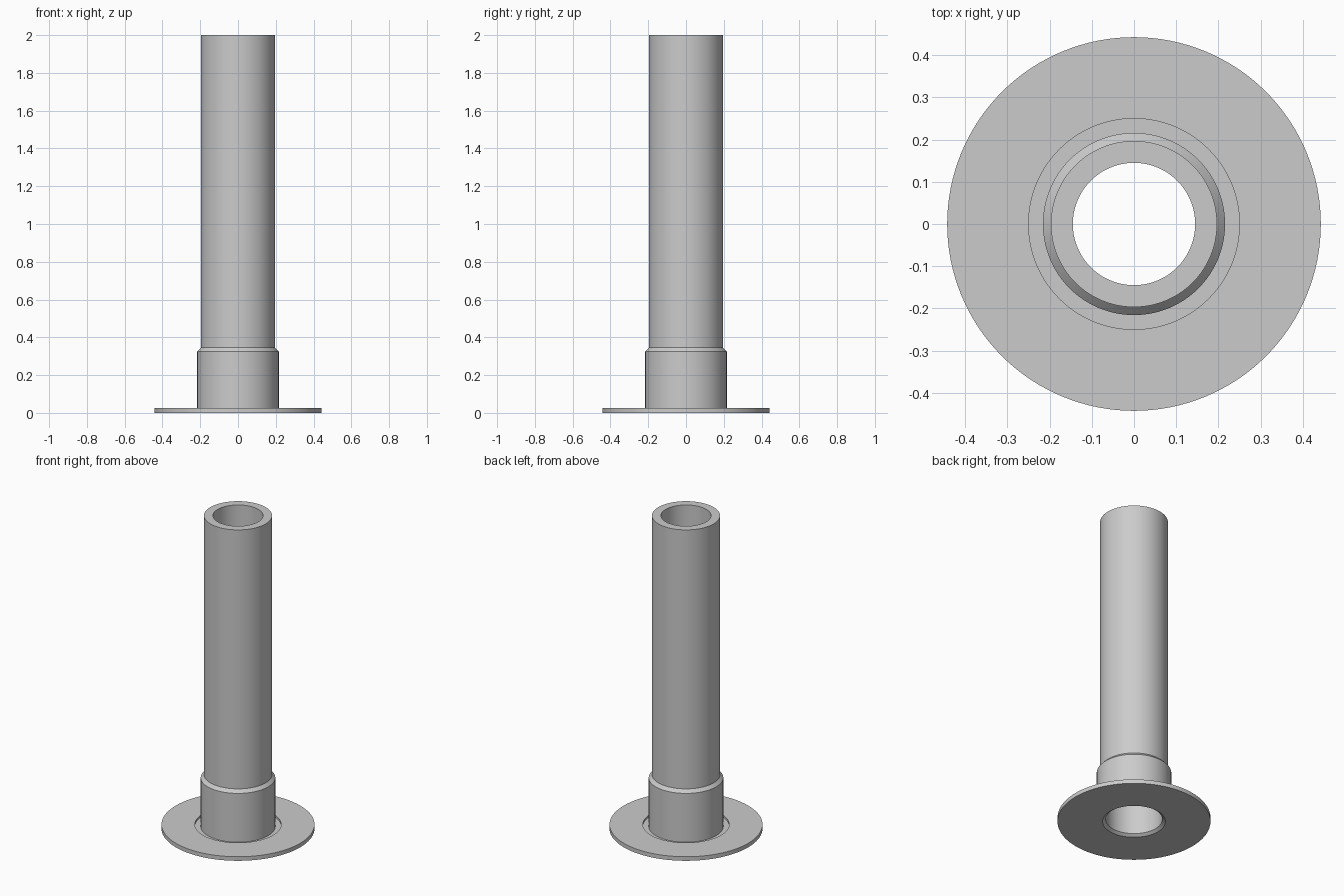
import bpy
import bmesh
import math

SEGMENTS = 128

cube = bpy.data.objects.get("Cube")
if cube:
    bpy.data.objects.remove(cube, do_unlink=True)

# Plain grey metal
metal = bpy.data.materials.new("grey_metal")
metal.use_nodes = True
colour = (0.6, 0.6, 0.6, 1.0)
metal.diffuse_color = colour
metal.node_tree.nodes["Principled BSDF"].inputs["Base Color"].default_value = colour


def lathe(name, profile, material):
    """Revolve a closed (radius, z) profile around the z axis."""
    bm = bmesh.new()
    verts = [bm.verts.new((r, 0, z)) for r, z in profile]
    edges = [bm.edges.new((v, verts[(i + 1) % len(verts)]))
             for i, v in enumerate(verts)]
    bmesh.ops.spin(bm, geom=verts + edges, cent=(0, 0, 0), axis=(0, 0, 1),
                   angle=math.tau, steps=SEGMENTS, use_duplicate=False)
    bmesh.ops.remove_doubles(bm, verts=bm.verts, dist=1e-5)
    bmesh.ops.recalc_face_normals(bm, faces=bm.faces)
    mesh = bpy.data.meshes.new(name)
    bm.to_mesh(mesh)
    bm.free()
    mesh.materials.append(material)
    obj = bpy.data.objects.new(name, mesh)
    bpy.context.collection.objects.link(obj)
    bpy.ops.object.select_all(action="DESELECT")
    obj.select_set(True)
    bpy.context.view_layer.objects.active = obj
    bpy.ops.object.shade_smooth_by_angle(angle=math.radians(25))
    return obj


# Base flange with a sunken groove around the collar
flange = [(0.443, 0.0), (0.443, 0.026), (0.25, 0.026), (0.25, 0.013)]
# Collar with a bevelled shoulder, then the tall tube
outside = [(0.216, 0.013), (0.216, 0.325), (0.197, 0.345), (0.197, 2.0)]
# Bore, widening inside the collar and chamfered at the mouth
bore = [(0.145, 2.0), (0.145, 0.345), (0.164, 0.325), (0.164, 0.014), (0.182, 0.0)]

lathe("flanged_tube", flange + outside + bore, metal)
